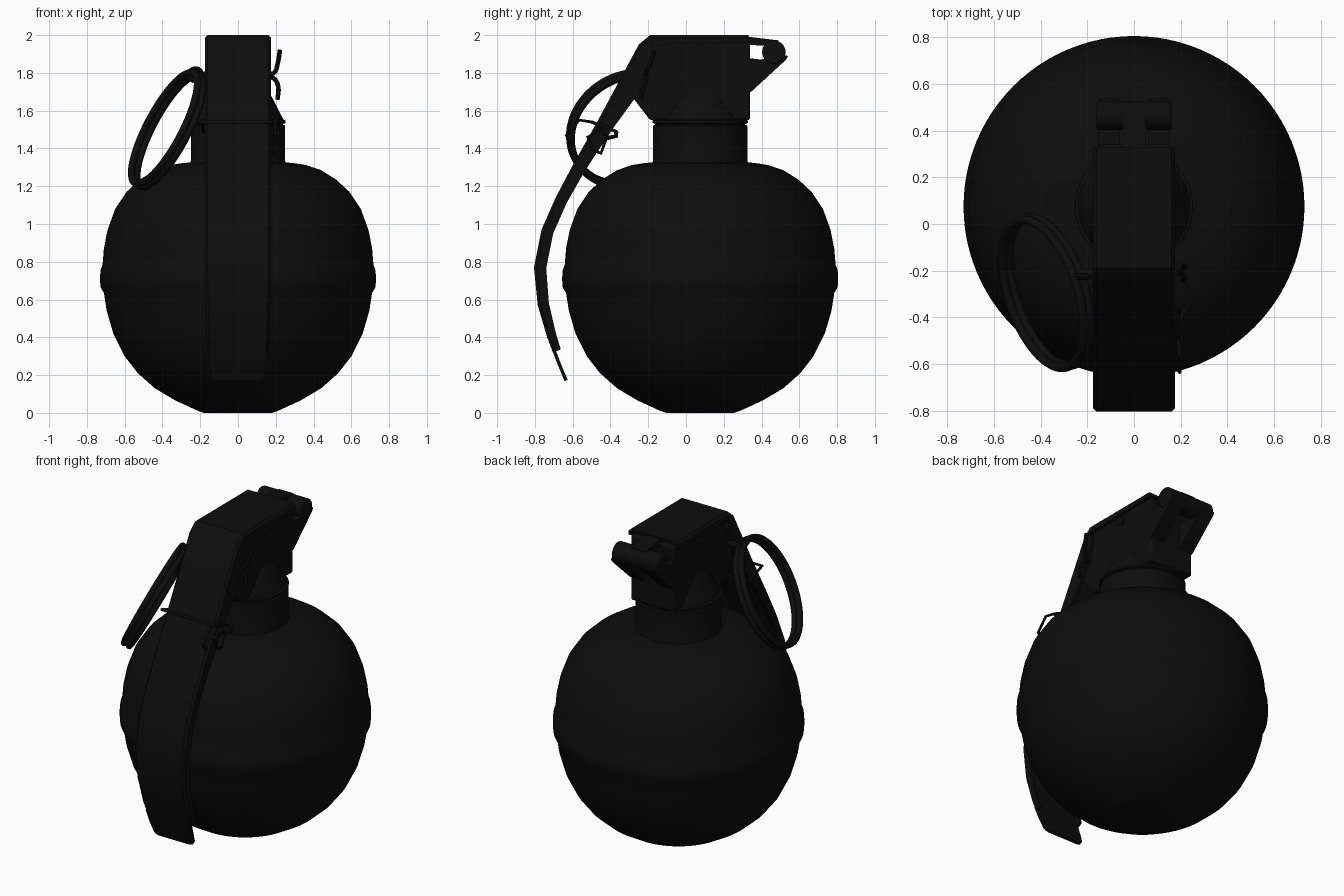
import bpy, bmesh, math
from mathutils import Vector

cube = bpy.data.objects.get("Cube")
if cube:
    bpy.data.objects.remove(cube, do_unlink=True)

CY = 0.075  # y of the body axis

black = bpy.data.materials.new("matte black")
black.use_nodes = True
black.diffuse_color = (0.004, 0.004, 0.004, 1)
black.node_tree.nodes["Principled BSDF"].inputs["Base Color"].default_value = black.diffuse_color


def finish(obj, name, angle=35, bevel=0):
    obj.name = name
    obj.data.materials.clear()
    obj.data.materials.append(black)
    if bevel:
        mod = obj.modifiers.new("bevel", 'BEVEL')
        mod.width, mod.segments = bevel, 2
    bpy.ops.object.select_all(action='DESELECT')
    obj.select_set(True)
    bpy.context.view_layer.objects.active = obj
    bpy.ops.object.shade_smooth_by_angle(angle=math.radians(angle))
    return obj


def loft(name, rings, closed_caps=True, **kw):
    """Skin a list of closed cross-sections."""
    bm = bmesh.new()
    rows = [[bm.verts.new(p) for p in ring] for ring in rings]
    n = len(rows[0])
    for a, b in zip(rows, rows[1:]):
        for i in range(n):
            j = (i + 1) % n
            bm.faces.new((a[i], a[j], b[j], b[i]))
    if closed_caps:
        bm.faces.new(rows[0])
        bm.faces.new(rows[-1])
    bmesh.ops.recalc_face_normals(bm, faces=bm.faces)
    mesh = bpy.data.meshes.new(name)
    bm.to_mesh(mesh)
    bm.free()
    obj = bpy.data.objects.new(name, mesh)
    bpy.context.collection.objects.link(obj)
    return finish(obj, name, **kw)


def lathe(name, profile, sides=96, **kw):
    angles = [2 * math.pi * i / sides for i in range(sides)]
    return loft(name, [[(r * math.cos(a), CY + r * math.sin(a), z) for a in angles]
                       for r, z in profile], **kw)


def prism(name, outline, x0, x1, **kw):
    """Extrude a (y, z) outline along x."""
    return loft(name, [[(x, y, z) for y, z in outline] for x in (x0, x1)], **kw)


def rod(name, x0, x1, y, z, r, **kw):
    bpy.ops.mesh.primitive_cylinder_add(vertices=32, radius=r, depth=x1 - x0,
                                        location=((x0 + x1) / 2, y, z),
                                        rotation=(0, math.pi / 2, 0))
    return finish(bpy.context.object, name, **kw)


def wire(name, points, r, closed=False, smooth=False):
    """Round wire along a path, turned into a mesh."""
    curve = bpy.data.curves.new(name, 'CURVE')
    curve.dimensions = '3D'
    curve.bevel_depth, curve.bevel_resolution = r, 3
    curve.use_fill_caps = True
    kind = 'BEZIER' if smooth else 'POLY'
    spline = curve.splines.new(kind)
    pts = spline.bezier_points if smooth else spline.points
    pts.add(len(points) - 1)
    for p, co in zip(pts, points):
        if smooth:
            p.co = co
            p.handle_left_type = p.handle_right_type = 'AUTO'
        else:
            p.co = (*co, 1)
    spline.use_cyclic_u = closed
    obj = bpy.data.objects.new(name, curve)
    bpy.context.collection.objects.link(obj)
    bpy.ops.object.select_all(action='DESELECT')
    obj.select_set(True)
    bpy.context.view_layer.objects.active = obj
    bpy.ops.object.convert(target='MESH')
    return finish(bpy.context.object, name)


# Round body with a seam band
lathe("body", [(0.18, 0), (0.21, 0.01), (0.33, 0.065), (0.44, 0.13), (0.53, 0.21),
               (0.60, 0.30), (0.66, 0.42), (0.695, 0.54), (0.71, 0.635),
               (0.728, 0.665), (0.731, 0.71), (0.728, 0.755), (0.717, 0.785),
               (0.71, 0.87), (0.69, 0.97), (0.65, 1.08), (0.59, 1.17), (0.52, 1.235),
               (0.44, 1.285), (0.36, 1.312), (0.29, 1.323), (0.25, 1.326)])

# Neck, groove, collar and flared base of the head
lathe("neck", [(0.26, 1.30), (0.25, 1.335), (0.25, 1.52), (0.242, 1.525)])
lathe("neck_groove", [(0.238, 1.51), (0.238, 1.545)])
lathe("collar", [(0.24, 1.53), (0.252, 1.535), (0.252, 1.548), (0.24, 1.553)])
lathe("head_flare", [(0.24, 1.545), (0.237, 1.56), (0.165, 1.70), (0.14, 1.75)])

# Head block under the lever
prism("head", [(0.34, 1.55), (0.34, 1.97), (-0.18, 1.97), (-0.23, 1.91),
               (-0.31, 1.76), (-0.29, 1.68), (-0.19, 1.55)], -0.155, 0.155, bevel=0.012)

# Lever: channel section swept down the front (y, z, flange depth, half width)
stations = [(0.33, 2.0, 0.04, 0.176), (-0.19, 2.0, 0.05, 0.176),
            (-0.25, 1.95, 0.10, 0.176), (-0.36, 1.745, 0.12, 0.176),
            (-0.465, 1.55, 0.09, 0.176), (-0.60, 1.31, 0.07, 0.176),
            (-0.69, 1.14, 0.065, 0.176), (-0.765, 0.97, 0.065, 0.176),
            (-0.805, 0.77, 0.065, 0.176), (-0.785, 0.57, 0.06, 0.172),
            (-0.735, 0.40, 0.05, 0.168), (-0.705, 0.32, 0.045, 0.16)]
T = 0.018
sections = []
for i, (y, z, d, w) in enumerate(stations):
    a, b = stations[max(i - 1, 0)], stations[min(i + 1, len(stations) - 1)]
    t = Vector((0, b[0] - a[0], b[1] - a[1])).normalized()
    inward = Vector((0, -t.z, t.y))
    c = Vector((0, y, z))
    shape = [(-w, d), (-w, 0.015), (-w + 0.015, 0), (w - 0.015, 0), (w, 0.015), (w, d),
             (w - T, d), (w - T, T), (-w + T, T), (-w + T, d)]
    sections.append([c + Vector((u, 0, 0)) + inward * v for u, v in shape])
loft("lever", sections, angle=25)

# Flat rounded tip of the lever
tip = []
for y, z, w in [(-0.715, 0.35, 0.155), (-0.685, 0.27, 0.15), (-0.652, 0.19, 0.14),
                (-0.646, 0.175, 0.13), (-0.643, 0.168, 0.11)]:
    tip.append([(-w, y, z), (w, y, z), (w, y + 0.016, z + 0.007), (-w, y + 0.016, z + 0.007)])
loft("lever_tip", tip)

# Rear hinge: roller, bracket ears and the lever tab hooked over it
rod("hinge_roller", -0.16, 0.16, 0.465, 1.91, 0.062, bevel=0.008)
for side, s in (("left", 1), ("right", -1)):
    prism("hinge_ear_" + side, [(0.32, 1.69), (0.345, 1.70), (0.53, 1.87), (0.54, 1.89),
                                (0.48, 1.90), (0.40, 1.87), (0.32, 1.88)], s * 0.06, s * 0.155)
    rod("head_rivet_" + side, *sorted((s * 0.15, s * 0.166)), 0.07, 1.92, 0.028)
prism("hinge_tab", [(0.30, 2.0), (0.34, 1.99), (0.44, 1.978), (0.49, 1.972), (0.49, 1.94),
                    (0.30, 1.95)], -0.052, 0.052)

# Safety pin with splayed ends
PY, PZ = -0.21, 1.79
rod("pin_shaft", -0.23, 0.185, PY, PZ, 0.018)
wire("pin_end_upper", [(0.15, PY, PZ), (0.19, PY, 1.80), (0.21, -0.19, 1.85),
                       (0.222, -0.165, 1.92)], 0.012, smooth=True)
wire("pin_end_lower", [(0.15, PY, PZ - 0.01), (0.19, PY, 1.77), (0.212, -0.225, 1.73),
                       (0.21, -0.24, 1.66)], 0.012, smooth=True)
bpy.ops.mesh.primitive_torus_add(major_radius=0.032, minor_radius=0.013, major_segments=24,
                                 minor_segments=8, location=(-0.225, -0.225, 1.79),
                                 rotation=(math.pi / 2, 0, 0))
finish(bpy.context.object, "pin_eye")

# Pull ring of two touching coils
normal = Vector((0.85, 0.28, -0.45)).normalized()
for name, off in (("pull_ring_outer_coil", -0.017), ("pull_ring_inner_coil", 0.017)):
    bpy.ops.mesh.primitive_torus_add(major_radius=0.33, minor_radius=0.019, major_segments=72,
                                     minor_segments=12,
                                     location=Vector((-0.375, -0.295, 1.50)) + normal * off,
                                     rotation=normal.to_track_quat('Z', 'Y').to_euler())
    finish(bpy.context.object, name)

# Wire clip around the lever with a small side buckle
wire("clip_band", [(-0.185, -0.37, 1.49), (-0.19, -0.50, 1.54), (0.19, -0.50, 1.54),
                   (0.195, -0.37, 1.49), (-0.185, -0.37, 1.49)], 0.009)
wire("clip_buckle", [(0.195, -0.52, 1.46), (0.195, -0.49, 1.39), (0.195, -0.45, 1.375),
                     (0.195, -0.42, 1.46), (0.195, -0.45, 1.50)], 0.01, closed=True)
wire("clip_tail", [(0.19, -0.50, 1.54), (0.195, -0.565, 1.55), (0.195, -0.635, 1.47),
                   (0.195, -0.60, 1.42)], 0.008)
wire("clip_stub", [(0.19, -0.42, 1.455), (0.215, -0.37, 1.465), (0.215, -0.37, 1.49)], 0.012)
